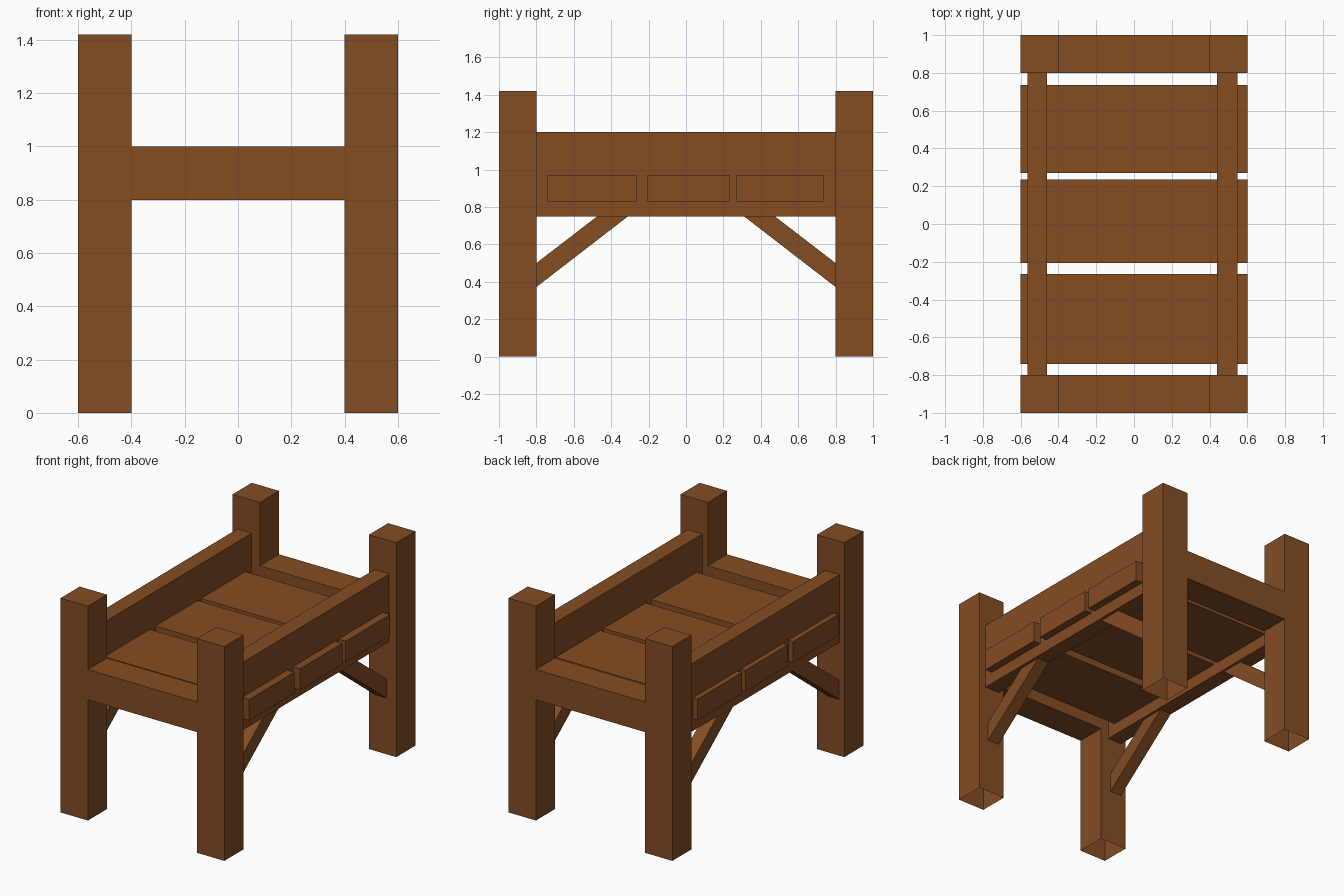
import bpy, bmesh

if "Cube" in bpy.data.objects:
    bpy.data.objects.remove(bpy.data.objects["Cube"])

wood = bpy.data.materials.new("brown wood")
wood.diffuse_color = (0.23, 0.075, 0.0165, 1)
wood.use_nodes = True
wood.node_tree.nodes["Principled BSDF"].inputs["Base Color"].default_value = wood.diffuse_color


def prism(name, outline, x0, x1):
    """Extrude a (y, z) outline from x0 to x1."""
    bm = bmesh.new()
    face = bm.faces.new([bm.verts.new((x0, y, z)) for y, z in outline])
    ext = bmesh.ops.extrude_face_region(bm, geom=[face])
    verts = [v for v in ext["geom"] if isinstance(v, bmesh.types.BMVert)]
    bmesh.ops.translate(bm, vec=(x1 - x0, 0, 0), verts=verts)
    bmesh.ops.recalc_face_normals(bm, faces=bm.faces)
    mesh = bpy.data.meshes.new(name)
    bm.to_mesh(mesh)
    bm.free()
    mesh.materials.append(wood)
    obj = bpy.data.objects.new(name, mesh)
    bpy.context.collection.objects.link(obj)
    return obj


def box(name, x, y, z):
    return prism(name, [(y[0], z[0]), (y[1], z[0]), (y[1], z[1]), (y[0], z[1])], *x)


def open_bottom(obj):
    bm = bmesh.new()
    bm.from_mesh(obj.data)
    low = [f for f in bm.faces if f.calc_center_median().z < 0.01]
    bmesh.ops.delete(bm, geom=low, context="FACES_ONLY")
    bm.to_mesh(obj.data)
    bm.free()


for end, s in (("front", -1), ("back", 1)):
    ys = sorted((0.8 * s, 1.0 * s))
    # Corner posts, hollow underneath
    for side, x in (("left", (-0.6, -0.4)), ("right", (0.4, 0.6))):
        open_bottom(box(f"{end}_{side}_post", x, ys, (0, 1.42)))
    # Cross rails at both ends
    box(f"{end}_rail", (-0.4, 0.4), ys, (0.8, 1.0))
    # Diagonal braces under the side boards
    outline = [(0.8 * s, 0.372), (0.8 * s, 0.5), (0.475 * s, 0.75), (0.31 * s, 0.75)]
    for side, x in (("left", (-0.563, -0.478)), ("right", (0.443, 0.528))):
        prism(f"{end}_{side}_brace", outline, *x)

# Long side boards
box("left_side_board", (-0.565, -0.46), (-0.8, 0.8), (0.75, 1.2))
box("right_side_board", (0.44, 0.548), (-0.8, 0.8), (0.75, 1.2))

# Wide planks passing through the side boards
for name, y in (("front", (-0.74, -0.265)), ("middle", (-0.207, 0.235)), ("back", (0.27, 0.735))):
    box(f"{name}_plank", (-0.6, 0.6), y, (0.83, 0.97))
